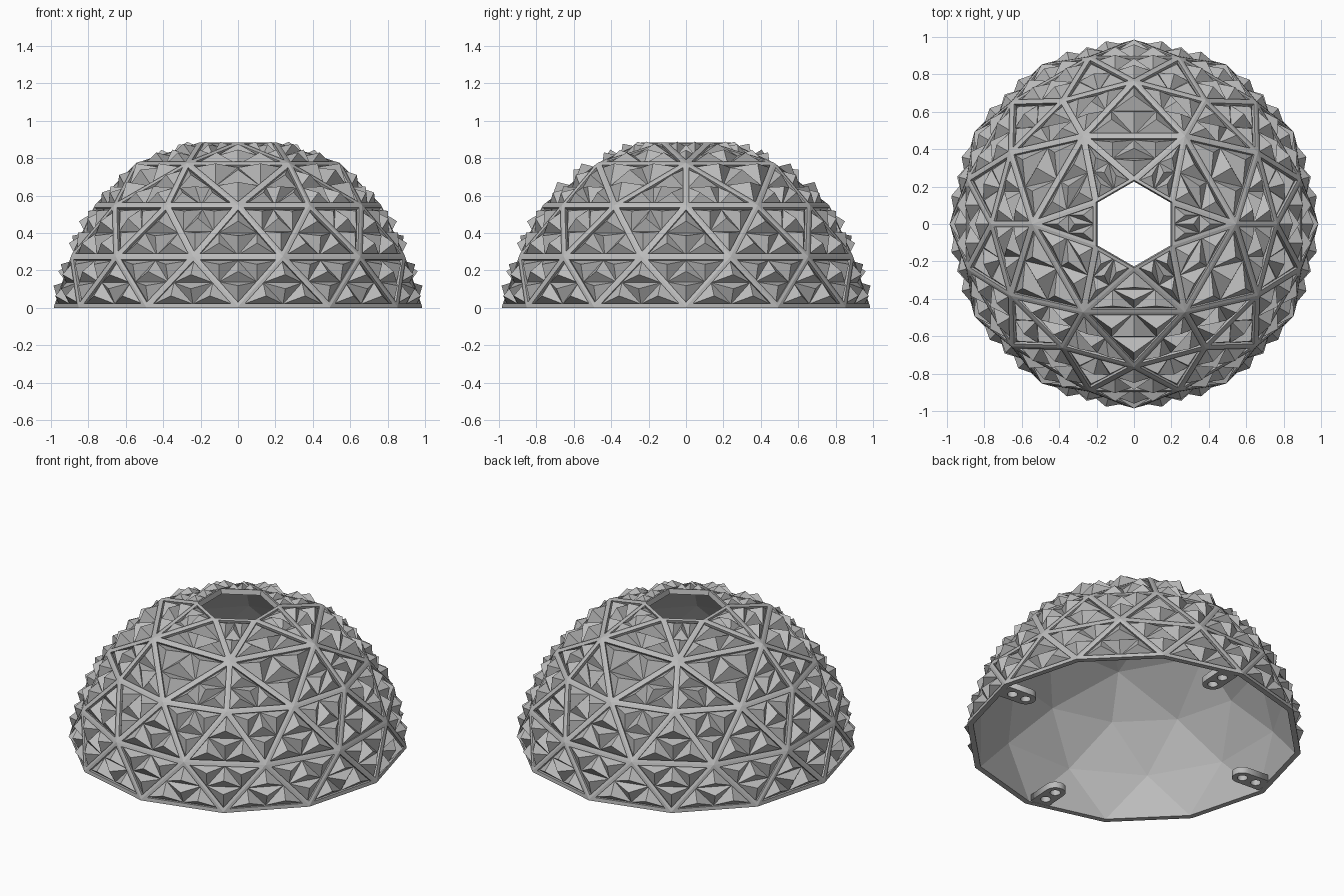
import bpy, bmesh, math
from mathutils import Vector

old = bpy.data.objects.get("Cube")
if old:
    bpy.data.objects.remove(old, do_unlink=True)

grey = bpy.data.materials.new("light_grey")
grey.use_nodes = True
grey.diffuse_color = (0.5, 0.5, 0.5, 1)
grey.node_tree.nodes["Principled BSDF"].inputs["Base Color"].default_value = (0.5, 0.5, 0.5, 1)

STRUT = 0.017      # half width of a strut
RECESS = 0.018     # panel depth below the struts
SHELL = 0.965      # inner shell scale


def ring(radius, z, count, start=0):
    """Evenly spaced points on a level circle, starting at an angle in degrees."""
    angles = [math.radians(start + 360 * i / count) for i in range(count)]
    return [Vector((radius * math.cos(a), radius * math.sin(a), z)) for a in angles]


def finish(bm, name):
    bmesh.ops.remove_doubles(bm, verts=bm.verts, dist=0.0002)
    bmesh.ops.recalc_face_normals(bm, faces=bm.faces)
    mesh = bpy.data.meshes.new(name)
    bm.to_mesh(mesh)
    bm.free()
    mesh.materials.append(grey)
    obj = bpy.data.objects.new(name, mesh)
    bpy.context.collection.objects.link(obj)
    return obj


# Node rings of the dome, base to hexagonal opening
base = ring(0.985, 0.006, 12)
low = ring(0.925, 0.275, 12, 15)
mid = ring(0.765, 0.55, 12)
high = ring(0.545, 0.775, 6)
crown = ring(0.235, 0.885, 6, 30)

triangles = []
for i in range(12):
    j = (i + 1) % 12
    triangles += [(base[i], base[j], low[i]), (base[j], low[j], low[i]),
                  (low[i], mid[j], mid[i]), (low[i], low[j], mid[j])]
for i in range(6):
    j = (i + 1) % 6
    a, b, c = mid[2 * i], mid[2 * i + 1], mid[(2 * i + 2) % 12]
    triangles += [(a, b, high[i]), (b, c, high[j]), (b, high[j], high[i]),
                  (high[i], high[j], crown[i]), (high[j], crown[j], crown[i])]


def add_panel(bm, tri):
    """Strut frame around a recessed panel of four pyramids."""
    def face(*points):
        bm.faces.new([bm.verts.new(p) for p in points])

    a, b, c = tri
    normal = (b - a).cross(c - a).normalized()
    la, lb, lc = (b - c).length, (c - a).length, (a - b).length
    centre = (a * la + b * lb + c * lc) / (la + lb + lc)
    inradius = (b - a).cross(c - a).length / (la + lb + lc)
    top = [centre + (p - centre) * (1 - STRUT / inradius) for p in tri]
    floor = [p - normal * RECESS for p in top]
    half = [(floor[k] + floor[(k + 1) % 3]) / 2 for k in range(3)]
    for k in range(3):
        n = (k + 1) % 3
        face(tri[k], tri[n], top[n], top[k])
        face(top[k], top[n], floor[n], floor[k])
    height = 0.5 * inradius
    for cell in [half] + [[floor[k], half[k], half[k - 1]] for k in range(3)]:
        peak = sum(cell, Vector()) / 3 + normal * height
        for k in range(3):
            face(cell[k], cell[(k + 1) % 3], peak)


# Faceted outer dome
bm = bmesh.new()
for t in triangles:
    add_panel(bm, t)
finish(bm, "dome_panels")


# Inner lining, with rims closing it at the base and the opening
def inside(p):
    return Vector((p.x * SHELL, p.y * SHELL, 0 if p.z < 0.01 else p.z * SHELL))


bm = bmesh.new()
for t in triangles:
    bm.faces.new([bm.verts.new(inside(p)) for p in reversed(t)])
finish(bm, "inner_lining")

bm = bmesh.new()
for loop in (base, crown):
    for k, p in enumerate(loop):
        q = loop[(k + 1) % len(loop)]
        bm.faces.new([bm.verts.new(v) for v in (p, q, inside(q), inside(p))])
        if loop is base:
            drop = Vector((0, 0, p.z))
            bm.faces.new([bm.verts.new(v) for v in (p, q, q - drop, p - drop)])
            bm.faces.new([bm.verts.new(v) for v in (p - drop, q - drop, inside(q), inside(p))])
finish(bm, "rims")


# Mounting tabs with two screw holes each, pointing inward
def add_spline(curve, points):
    spline = curve.splines.new("POLY")
    spline.points.add(len(points) - 1)
    for target, (x, y) in zip(spline.points, points):
        target.co = (x, y, 0, 1)
    spline.use_cyclic_u = True


def arc(cx, r, start, end, steps):
    angles = [math.radians(start + (end - start) * k / steps) for k in range(steps + 1)]
    return [(cx + r * math.cos(a), r * math.sin(a)) for a in angles]


outline = bpy.data.curves.new("tab_outline", "CURVE")
outline.dimensions = "2D"
outline.fill_mode = "BOTH"
outline.extrude = 0.02
add_spline(outline, [(0.94, 0.06)] + arc(0.78, 0.06, 90, 270, 16) + [(0.94, -0.06)])
for x, r in ((0.78, 0.03), (0.875, 0.03)):
    add_spline(outline, arc(x, r, 0, 345, 23))
helper = bpy.data.objects.new("tab_outline", outline)
bpy.context.collection.objects.link(helper)
bpy.context.view_layer.update()
tab_mesh = bpy.data.meshes.new_from_object(helper.evaluated_get(bpy.context.evaluated_depsgraph_get()))
bpy.data.objects.remove(helper, do_unlink=True)
tab_mesh.materials.clear()
tab_mesh.materials.append(grey)
for name, turn in (("left", 0), ("back", 90), ("right", 180), ("front", 270)):
    tab = bpy.data.objects.new(name + "_mounting_tab", tab_mesh)
    tab.location.z = 0.021
    tab.rotation_euler.z = math.radians(turn - 4)
    bpy.context.collection.objects.link(tab)
